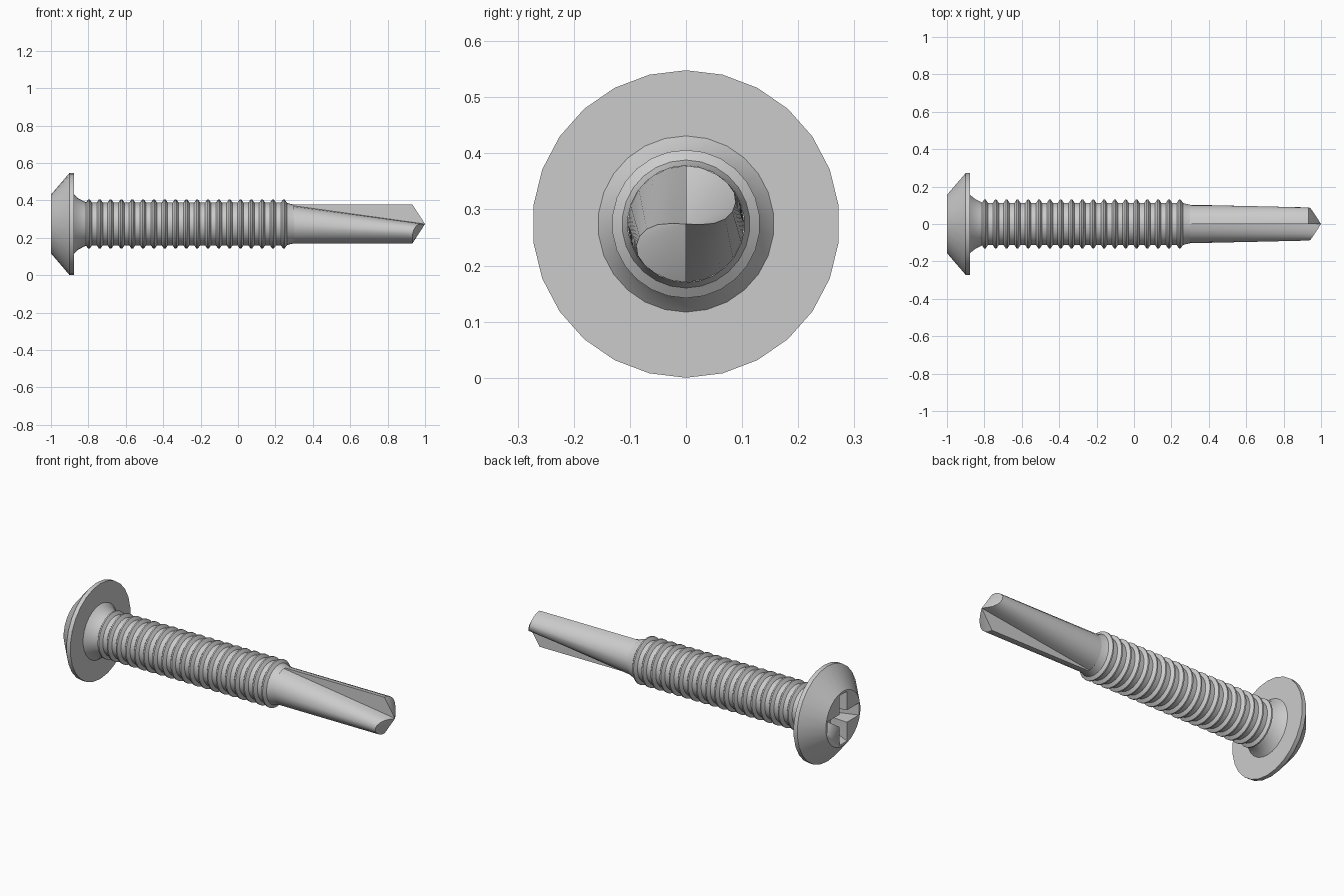
import bpy, bmesh
from math import sin, cos, pi, radians, hypot

if "Cube" in bpy.data.objects:
    bpy.data.objects.remove(bpy.data.objects["Cube"])

ZC = 0.274      # height of the screw axis
SIDES = 26


def make_object(name, bm, angle=30):
    bmesh.ops.remove_doubles(bm, verts=bm.verts, dist=1e-5)
    bmesh.ops.recalc_face_normals(bm, faces=bm.faces)
    mesh = bpy.data.meshes.new(name)
    bm.to_mesh(mesh)
    bm.free()
    ob = bpy.data.objects.new(name, mesh)
    bpy.context.collection.objects.link(ob)
    ob.location.z = ZC
    bpy.ops.object.select_all(action='DESELECT')
    ob.select_set(True)
    bpy.context.view_layer.objects.active = ob
    bpy.ops.object.shade_smooth_by_angle(angle=radians(angle))
    return ob


def loft(bm, rings):
    # Bridge equal-length closed rings of points
    rows = [[bm.verts.new(p) for p in ring] for ring in rings]
    n = len(rows[0])
    for a, b in zip(rows, rows[1:]):
        for i in range(n):
            j = (i + 1) % n
            bm.faces.new((a[i], a[j], b[j], b[i]))
    return rows


def circle(x, r, n=SIDES):
    return [(x, -r * sin(2 * pi * i / n), r * cos(2 * pi * i / n)) for i in range(n)]


def lathe(name, profile, caps=False, angle=30):
    bm = bmesh.new()
    rows = loft(bm, [circle(x, r) for x, r in profile])
    if caps:
        bm.faces.new(rows[0])
        bm.faces.new(rows[-1])
    return make_object(name, bm, angle)


# Washer head
head = lathe("head", [(-1, 0.157), (-0.9, 0.274), (-0.876, 0.274), (-0.876, 0.157)], caps=True)

# Cross recess: two tapered bars cut out of the head
bm = bmesh.new()
HALF = [(-1.02, 0.152, 0.036), (-0.9, 0.095, 0.028)]
rings = []
for x, l, w in HALF:
    quarter = [(w, w), (l, w), (l, -w), (w, -w)]
    ring = []
    for q in range(4):
        c, s = round(cos(-q * pi / 2)), round(sin(-q * pi / 2))
        ring += [(x, c * a - s * b, s * a + c * b) for a, b in quarter[:3]]
    rings.append(ring)
rows = loft(bm, rings)
bm.faces.new(rows[0])
bm.faces.new(rows[-1])
cutter = make_object("recess_cutter", bm)
cutter.hide_render = True
cutter.hide_set(True)
mod = head.modifiers.new("cross_recess", 'BOOLEAN')
mod.object = cutter
mod.operation = 'DIFFERENCE'
mod.solver = 'EXACT'

# Threaded shank with fillet under the head
profile = [(-0.876, 0.157), (-0.855, 0.138), (-0.83, 0.124), (-0.81, 0.115)]
COUNT, START, END = 19, -0.797, 0.245
pitch = (END - START) / (COUNT - 1)
for k in range(COUNT):
    x = START + k * pitch
    profile += [(x - 0.016, 0.114), (x - 0.004, 0.132), (x + 0.004, 0.132), (x + 0.016, 0.114)]
profile += [(0.275, 0.109), (0.3, 0.104)]
lathe("threaded_shank", profile)

# Fluted drill point: a round section lofted into two opposed lobes
R = 0.104
LOBE = [(0, 0), (-0.025, 0.001), (-0.05, -0.001), (-0.07, -0.009), (-0.083, -0.022),
        (-0.0885, -0.038), (-0.086, -0.056), (-0.074, -0.073), (-0.055, -0.088),
        (-0.028, -0.1), (0, -R)]
n = len(LOBE) - 1
X0 = 0.25


def section(t):
    ring = []
    for side in (1, -1):
        for i, (y, z) in enumerate(LOBE):
            a = pi * i / n
            x1 = 1 - 0.65 * hypot(y, z)
            # flank bulges so that it only tapers near the tip
            u = t + (t ** 2.5 - t) * sin(a) ** 2 * (i > n / 2)
            ring.append((X0 + (x1 - X0) * t,
                         side * (-R * sin(a) * (1 - u) + y * u),
                         side * (R * cos(a) * (1 - u) + z * u)))
    return ring


bm = bmesh.new()
rows = loft(bm, [section(k / 12) for k in range(13)])
tip = bm.verts.new((1, 0, 0))
last = rows[-1]
for s in (0, n + 1):
    for i in range(1, n):
        bm.faces.new((last[s + i], last[s + i + 1], tip))
    # ruled wall end closes to the tip through the merged centre point
make_object("drill_point", bm)
